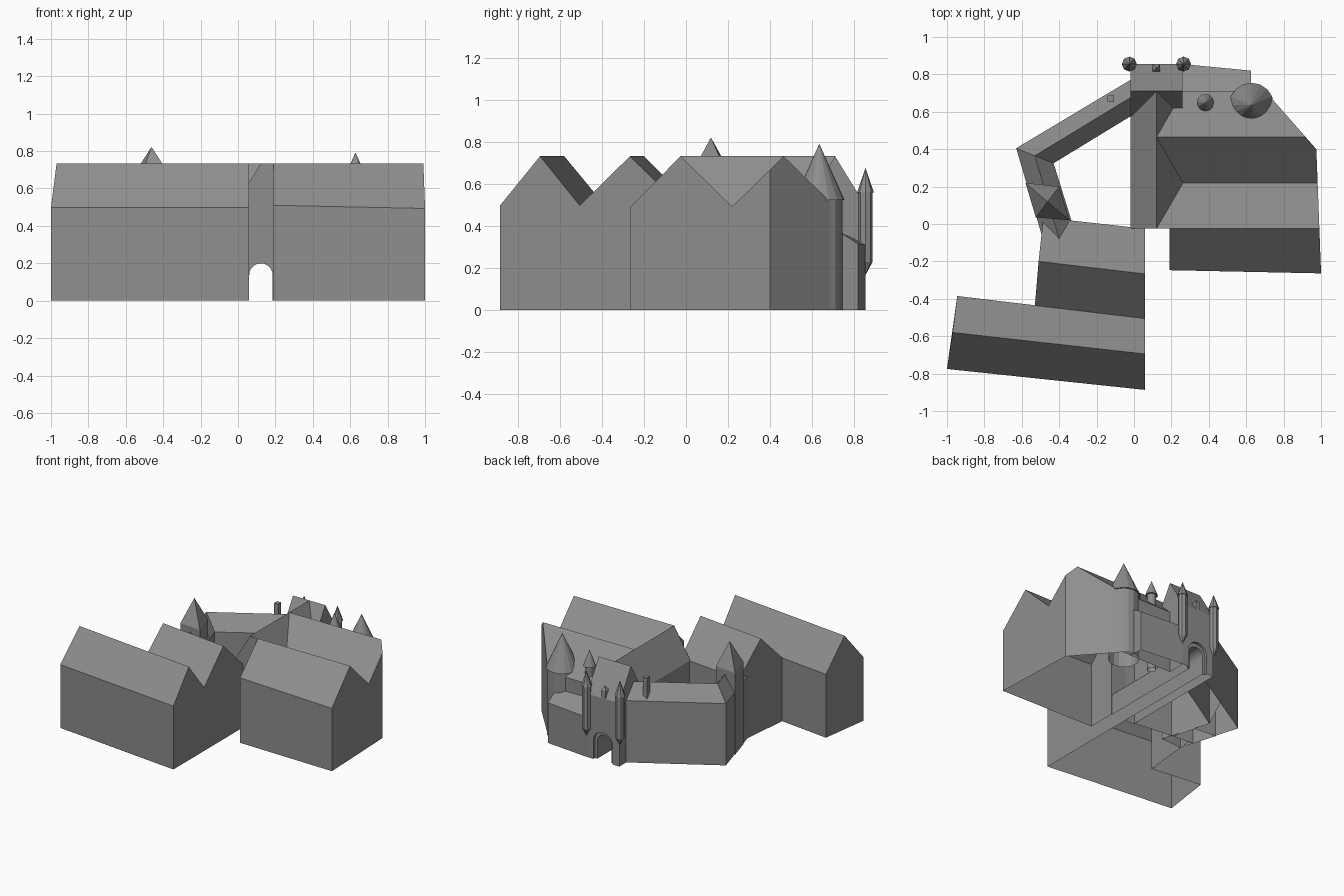
import bpy
import bmesh
from math import cos, sin, pi
from mathutils import Vector

if "Cube" in bpy.data.objects:
    bpy.data.objects.remove(bpy.data.objects["Cube"])

GREY = (0.27, 0.27, 0.27, 1)
stone = bpy.data.materials.new("grey stone")
stone.use_nodes = True
stone.diffuse_color = GREY
stone.node_tree.nodes["Principled BSDF"].inputs["Base Color"].default_value = GREY

EAVE, RIDGE = 0.497, 0.733


def finish(name, bm):
    bmesh.ops.recalc_face_normals(bm, faces=bm.faces[:])
    mesh = bpy.data.meshes.new(name)
    bm.to_mesh(mesh)
    bm.free()
    mesh.materials.append(stone)
    obj = bpy.data.objects.new(name, mesh)
    bpy.context.scene.collection.objects.link(obj)
    return obj


def loft(name, *rings, cuts=()):
    """Skin closed rings of points, cap both ends, trim by vertical planes."""
    bm = bmesh.new()
    loops = [[bm.verts.new(p) for p in ring] for ring in rings]
    for a, b in zip(loops, loops[1:]):
        for i in range(len(a)):
            j = (i + 1) % len(a)
            bm.faces.new((a[i], a[j], b[j], b[i]))
    bm.faces.new(loops[0])
    bm.faces.new(loops[-1])
    bmesh.ops.recalc_face_normals(bm, faces=bm.faces[:])
    for (x1, y1), (x2, y2) in cuts:
        bmesh.ops.bisect_plane(bm, geom=bm.verts[:] + bm.edges[:] + bm.faces[:],
                               plane_co=(x1, y1, 0),
                               plane_no=Vector((y2 - y1, x1 - x2, 0)).normalized(),
                               clear_outer=True)
        bmesh.ops.holes_fill(bm, edges=[e for e in bm.edges if e.is_boundary])
    return finish(name, bm)


def wing(name, start, end, eave=EAVE, ridge=RIDGE):
    """Gabled range: each end lists the plan points of eave, ridge, eave."""
    def section(pts):
        a, r, b = pts
        return [(*a, 0), (*a, eave), (*r, ridge), (*b, eave), (*b, 0)]
    return loft(name, section(start), section(end))


def along_x(name, profile, x1, x2, cuts=()):
    return loft(name, *[[(x, y, z) for y, z in profile] for x in (x1, x2)], cuts=cuts)


def turned(name, x, y, sides, profile):
    """Round tower from (radius, height) pairs."""
    return loft(name, *[[(x + r * cos(2 * pi * i / sides), y + r * sin(2 * pi * i / sides), z)
                         for i in range(sides)] for r, z in profile])


def spire(name, corners, base, eave, apex):
    """Square tower with a pyramid roof."""
    cx = sum(p[0] for p in corners) / len(corners)
    cy = sum(p[1] for p in corners) / len(corners)
    tip = [(cx + (px - cx) * 0.01, cy + (py - cy) * 0.01, apex) for px, py in corners]
    return loft(name, [(*p, base) for p in corners], [(*p, eave) for p in corners], tip)


def square(x, y, h):
    return [(x - h, y - h), (x + h, y - h), (x + h, y + h), (x - h, y + h)]


def arch(name, cx, r, spring, y1, y2):
    pts = [(cx + r, -0.1)] + [(cx + r * cos(pi * i / 12), spring + r * sin(pi * i / 12))
                              for i in range(13)] + [(cx - r, -0.1)]
    return loft(name, *[[(x, y, z) for x, z in pts] for y in (y1, y2)])


def merge(obj, added, removed=()):
    """Join solids into one shell and cut openings out of it."""
    for tools, operation in ((added, "UNION"), (removed, "DIFFERENCE")):
        for tool in tools:
            tool.hide_render = True
            mod = obj.modifiers.new("join", "BOOLEAN")
            mod.operation = operation
            mod.solver = "EXACT"
            mod.object = tool
    deps = bpy.context.evaluated_depsgraph_get()
    joined = bpy.data.meshes.new_from_object(obj.evaluated_get(deps))
    obj.modifiers.clear()
    obj.data = joined
    for tool in (*added, *removed):
        bpy.data.objects.remove(tool)


def open_floor(obj):
    """The buildings are hollow shells without a ground face."""
    bm = bmesh.new()
    bm.from_mesh(obj.data)
    floor = [f for f in bm.faces if all(abs(v.co.z) < 0.001 for v in f.verts)]
    bmesh.ops.delete(bm, geom=floor, context="FACES")
    bm.to_mesh(obj.data)
    bm.free()


# Two front ranges on the right side, sharing one interior
right_ranges = wing("right_ranges", [(-1, -0.775), (-0.97, -0.58), (-0.945, -0.385)],
                    [(0.06, -0.887), (0.06, -0.695), (0.06, -0.505)])
merge(right_ranges, [wing("second_range", [(-0.53, -0.437), (-0.51, -0.2), (-0.485, 0.035)],
                          [(0.06, -0.507), (0.06, -0.267), (0.06, -0.025)])])

# Low curtain ranges round the court
bend = [(-0.63, 0.405), (-0.53, 0.365), (-0.43, 0.325)]
low_ranges = wing("low_ranges", bend, [(-0.02, 0.77), (-0.02, 0.675), (-0.02, 0.575)], 0.485, 0.6)
merge(low_ranges, [wing("side_low_range", bend,
                        [(-0.49, -0.07), (-0.4, -0.08), (-0.31, -0.06)], 0.485, 0.6)])
square_tower = spire("square_tower", [(-0.58, 0.22), (-0.4, 0.2), (-0.345, 0.02), (-0.525, 0.035)],
                     0, 0.64, 0.82)
chimney = square(-0.125, 0.67, 0.018)
loft("chimney", [(*p, 0.5) for p in chimney], [(*p, 0.665) for p in chimney])

# Great left block with two parallel roofs, slanted side and cut corner
sides = [((1, -0.26), (0.975, 0.4)), ((0.975, 0.4), (0.72, 0.69))]
left_front = along_x("left_front", [(-0.27, 0), (-0.27, 0.487), (-0.025, RIDGE), (-0.025, 0)],
                     0.19, 1.05, cuts=[((0.19, -0.247), (1, -0.264)), sides[0]])
left_block = along_x("left_block", [(-0.025, 0), (-0.025, RIDGE), (0.22, 0.493), (0.465, RIDGE),
                                    (0.71, 0.493), (0.71, 0)], 0.12, 1.05, cuts=sides)

# Middle wing and gatehouse, pierced by the passage
middle = wing("middle_wing", [(-0.02, -0.025), (0.12, -0.025), (0.26, -0.025)],
              [(-0.02, 0.71), (0.12, 0.71), (0.26, 0.71)])
gate = wing("gatehouse", [(-0.02, 0.855), (-0.02, 0.71), (-0.02, 0.57)],
            [(0.26, 0.855), (0.26, 0.71), (0.26, 0.57)])
merge(left_block, [left_front, middle, gate],
      [arch("passage_cutter", 0.1225, 0.0625, 0.137, -0.1, 0.95),
       arch("portal_cutter", 0.1225, 0.083, 0.145, 0.835, 0.95)])

# Gate turrets on corbels and the small gate finial
for side, x in (("right", -0.025), ("left", 0.265)):
    turned(f"{side}_gate_turret", x, 0.855, 8,
           [(0.002, 0.17), (0.034, 0.23), (0.034, 0.56), (0.04, 0.56), (0.001, 0.675)])
spire("gate_finial", square(0.12, 0.835, 0.02), 0.45, 0.56, 0.59)

# Lean-to, round tower and stair turret at the back
lean = [(0.26, 0.71, 0.385), (0.26, 0.855, 0.31), (0.625, 0.82, 0.315), (0.625, 0.71, 0.385)]
lean_to = loft("lean_to", [(x, y, 0) for x, y, z in lean], lean)
round_tower = turned("round_tower", 0.628, 0.635, 16,
                     [(0.11, 0), (0.11, 0.525), (0.12, 0.525), (0.001, 0.79)])
stair_turret = turned("stair_turret", 0.382, 0.65, 12,
                      [(0.034, 0), (0.034, 0.61), (0.046, 0.61), (0.001, 0.728)])

for part in (right_ranges, low_ranges, square_tower, left_block,
             lean_to, round_tower, stair_turret):
    open_floor(part)
